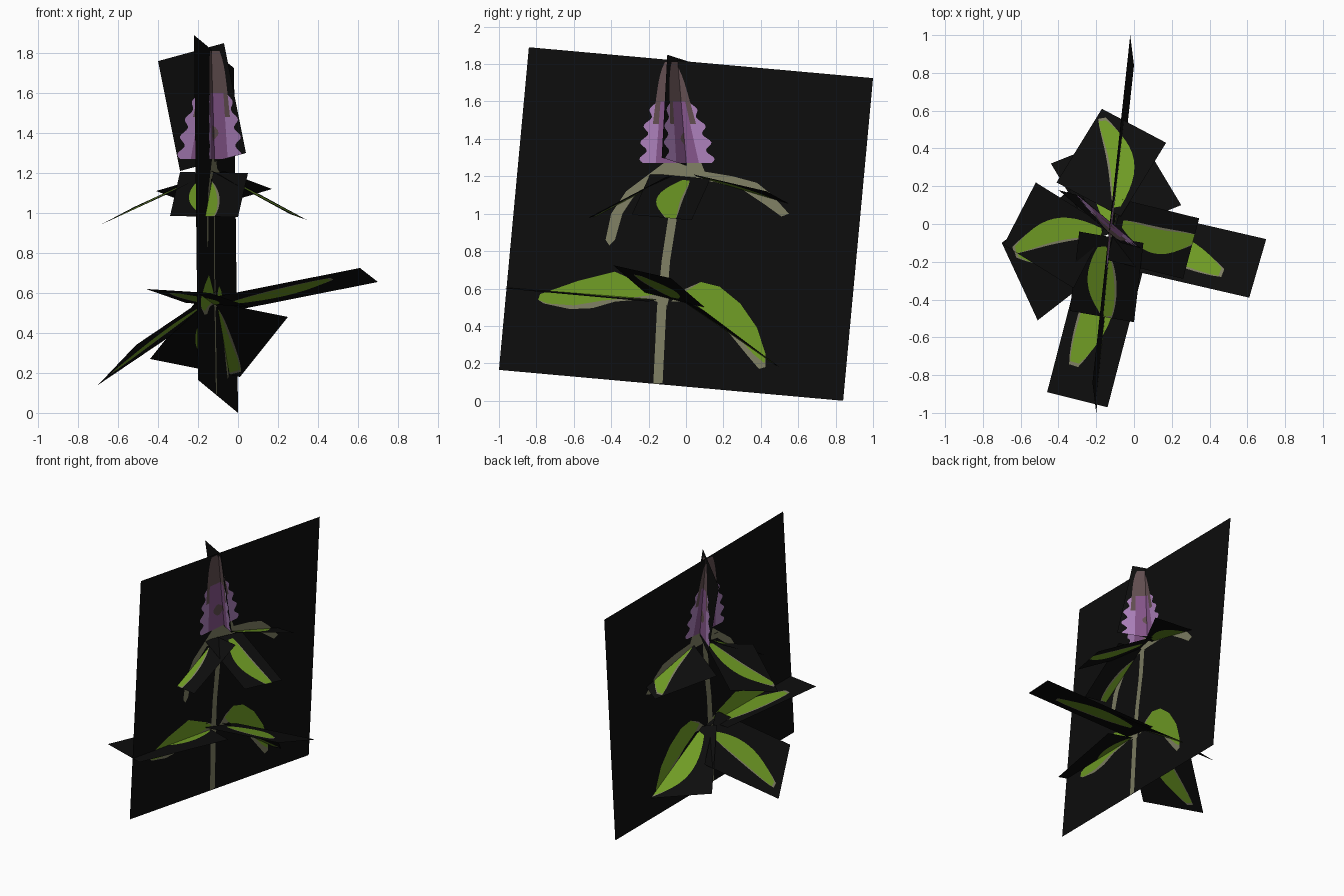
import bpy, math
from mathutils import Vector
from mathutils.geometry import delaunay_2d_cdt

if "Cube" in bpy.data.objects:
    bpy.data.objects.remove(bpy.data.objects["Cube"])

COLOURS = {
    "black": (0.004, 0.004, 0.004), "leaf_green": (0.16, 0.33, 0.018),
    "stem_grey": (0.21, 0.21, 0.125), "light_purple": (0.40, 0.21, 0.48),
    "deep_purple": (0.23, 0.09, 0.25), "dull_brown": (0.12, 0.075, 0.08),
}
NAMES = list(COLOURS)
MATS = []
for n, c in COLOURS.items():
    m = bpy.data.materials.new(n)
    m.diffuse_color = (*c, 1)
    m.use_nodes = True
    m.node_tree.nodes["Principled BSDF"].inputs["Base Color"].default_value = m.diffuse_color
    MATS.append(m)


def inside(p, poly):
    hit = False
    for i, a in enumerate(poly):
        b = poly[i - 1]
        if (a[1] > p[1]) != (b[1] > p[1]) and \
                p[0] < (b[0] - a[0]) * (p[1] - a[1]) / (b[1] - a[1]) + a[0]:
            hit = not hit
    return hit


def card(name, a, b, c, shapes, drop):
    """Flat rectangular card with corners a, b, c and a+c-b. Painted shapes are
    cut into its face; their points are given with the 'drop' axis left out."""
    a, b, c = Vector(a), Vector(b), Vector(c)
    normal = (a - b).cross(c - b)
    keep = [i for i in range(3) if i != drop]

    def lift(p):
        v = Vector((0, 0, 0))
        v[keep[0]], v[keep[1]] = p
        v[drop] = b[drop] - sum(normal[k] * (v[k] - b[k]) for k in keep) / normal[drop]
        return v

    border = [(q[keep[0]], q[keep[1]]) for q in (a, b, c, a + c - b)]
    pts, edges = [], []
    for poly in [border] + [s[1] for s in shapes]:
        k, n = len(pts), len(poly)
        pts += [Vector(p) for p in poly]
        edges += [(k + i, k + (i + 1) % n) for i in range(n)]
    vs, _, fs, *_ = delaunay_2d_cdt(pts, edges, [], 0, 1e-5)
    faces, mats = [], []
    for f in fs:
        mid = sum((vs[i] for i in f), Vector((0, 0))) / len(f)
        if not inside(mid, border):
            continue
        mat = "black"
        for colour, poly in shapes:
            if inside(mid, poly):
                mat = colour
        faces.append(tuple(f))
        mats.append(NAMES.index(mat))
    me = bpy.data.meshes.new(name)
    me.from_pydata([lift(v) for v in vs], [], faces)
    for m in MATS:
        me.materials.append(m)
    for p, i in zip(me.polygons, mats):
        p.material_index = i
    me.update()
    bpy.context.collection.objects.link(bpy.data.objects.new(name, me))


def leaf(base, tip, width, bend):
    """Curved leaf: green blade over a slightly shifted grey underside rim."""
    base, tip = Vector(base), Vector(tip)
    d = tip - base
    side = Vector((-d.y, d.x)).normalized()

    def outline(w, shift, end):
        rows = []
        for i in range(13):
            t = i / 12
            half = w / 2 * (math.sin(math.pi * (0.06 + 0.88 * t)) ** 0.7)
            mid = base + d * t * end + side * ((bend + shift) * math.sin(math.pi * t))
            rows.append((mid, half))
        return [m + side * h for m, h in rows] + [m - side * h for m, h in rows[::-1]]

    s = -0.012 if bend > 0 else 0.012
    return [("stem_grey", outline(width, s, 1.0)), ("leaf_green", outline(width, 0, 0.97))]


def flower(bottom, top, x_scale):
    """Flower spike: lobed petals, deeper centre and a brown bud cone."""
    def column(z0, z1, width, steps):
        rows = []
        for i in range(steps + 1):
            z = z0 + (z1 - z0) * i / steps
            t = (z - 1.25) / 0.55
            rows.append((bottom + (top - bottom) * t, z, width(i / steps) * x_scale))
        return [(c - w, z) for c, z, w in rows] + [(c + w, z) for c, z, w in rows[::-1]]

    petals = column(1.27, 1.64, lambda t: (0.165 - 0.10 * t ** 2) * (1 + 0.11 * math.sin(t * 26)), 36)
    centre = column(1.27, 1.60, lambda t: 0.105 - 0.045 * t, 6)
    buds = column(1.48, 1.81, lambda t: 0.105 - 0.06 * t - 0.02 * t ** 6, 10)
    blob = column(1.36, 1.44, lambda t: 0.01 + 0.035 * math.sin(math.pi * t), 6)
    return [("light_purple", petals), ("dull_brown", buds),
            ("deep_purple", centre), ("dull_brown", blob)]


# Large upright card: stem, bracts, side leaves and spike (points are y, z)
stem = [(-.175, .09), (-.125, .095), (-.105, .5), (-.085, .75), (-.045, 1.0), (-.03, 1.2),
        (-.08, 1.2), (-.095, .98), (-.13, .75), (-.155, .5)]
bracts = [(-.12, 1.27), (.08, 1.275), (.1, 1.225), (.25, 1.2), (.38, 1.165), (.46, 1.1), (.55, 1.0),
          (.51, .985), (.42, 1.05), (.3, 1.13), (.15, 1.17), (-.03, 1.18), (-.18, 1.17), (-.28, 1.09),
          (-.34, 1.0), (-.38, .86), (-.41, .83), (-.43, .86), (-.4, 1.0), (-.32, 1.12), (-.2, 1.21)]
left_rim = [(-.09, .55), (-.2, .61), (-.38, .69), (-.58, .64), (-.78, .57), (-.79, .54), (-.76, .52),
            (-.62, .49), (-.5, .495), (-.38, .53), (-.2, .545), (-.1, .51)]
left_blade = [(-.15, .57), (-.2, .61), (-.38, .69), (-.58, .64), (-.78, .57), (-.79, .54), (-.74, .52),
              (-.6, .51), (-.45, .535), (-.3, .55)]
right_rim = [(-.08, .53), (0, .60), (.08, .635), (.18, .61), (.29, .52), (.38, .39), (.425, .25),
             (.425, .18), (.39, .17), (.33, .24), (.24, .35), (.14, .45), (.03, .53)]
right_blade = [(-.01, .58), (.08, .635), (.18, .61), (.29, .52), (.38, .39), (.425, .25), (.42, .2),
               (.36, .25), (.26, .36), (.14, .45), (.03, .53)]
card("stem_card", (-.22, -.84, 1.89), (-.2, -1, .165), (0, .84, 0),
     [("stem_grey", stem), ("stem_grey", bracts), ("stem_grey", left_rim), ("leaf_green", left_blade),
      ("stem_grey", right_rim), ("leaf_green", right_blade)] + flower(-.045, -.085, 1.1), 0)

# Crossing flower card (points are x, z)
card("flower_card", (-.40, .18, 1.76), (-.29, .15, 1.21), (.04, -.13, 1.30),
     flower(-.145, -.115, 0.88), 1)

# Upper and lower leaf cards (leaf points are x, y)
LEAF_CARDS = {
    "upper_leaf_back": ((.17, .43, 1.12), (-.17, .61, 1.02), (-.41, .22, 1.11),
                        leaf((-.09, .09), (-.17, .56), .13, -.065)),
    "upper_leaf_left": ((-.52, .22, 1.03), (-.69, -.11, .94), (-.32, -.34, 1.11),
                        leaf((-.17, -.04), (-.64, -.14), .12, -.06)),
    "upper_leaf_right": ((.26, -.29, .995), (.345, .03, .965), (-.06, .13, 1.185),
                         leaf((-.06, 0), (.335, -.08), .13, -.055)),
    "upper_leaf_front": ((-.34, -.46, .985), (0, -.52, .98), (.05, -.1, 1.2),
                         leaf((-.17, -.12), (-.14, -.5), .14, -.02)),
    "lower_leaf_back": ((.25, .1, .48), (.01, .5, .18), (-.44, .32, .27),
                        leaf((-.13, .0), (-.01, .47), .17, .055)),
    "lower_leaf_left": ((-.30, .21, .41), (-.70, -.10, .14), (-.51, -.51, .34),
                        leaf((-.2, -.04), (-.63, -.155), .15, .05)),
    "lower_leaf_right": ((.61, -.39, .725), (.70, -.08, .655), (-.08, .1, .50),
                         leaf((-.03, -.06), (.47, -.26), .14, .03)),
    "lower_leaf_front": ((-.46, -.89, .62), (-.14, -.97, .60), (.06, -.2, .53),
                         leaf((-.13, -.17), (-.32, -.75), .16, .03)),
}
for name, (a, b, c, paint) in LEAF_CARDS.items():
    card(name, a, b, c, paint, 2)
